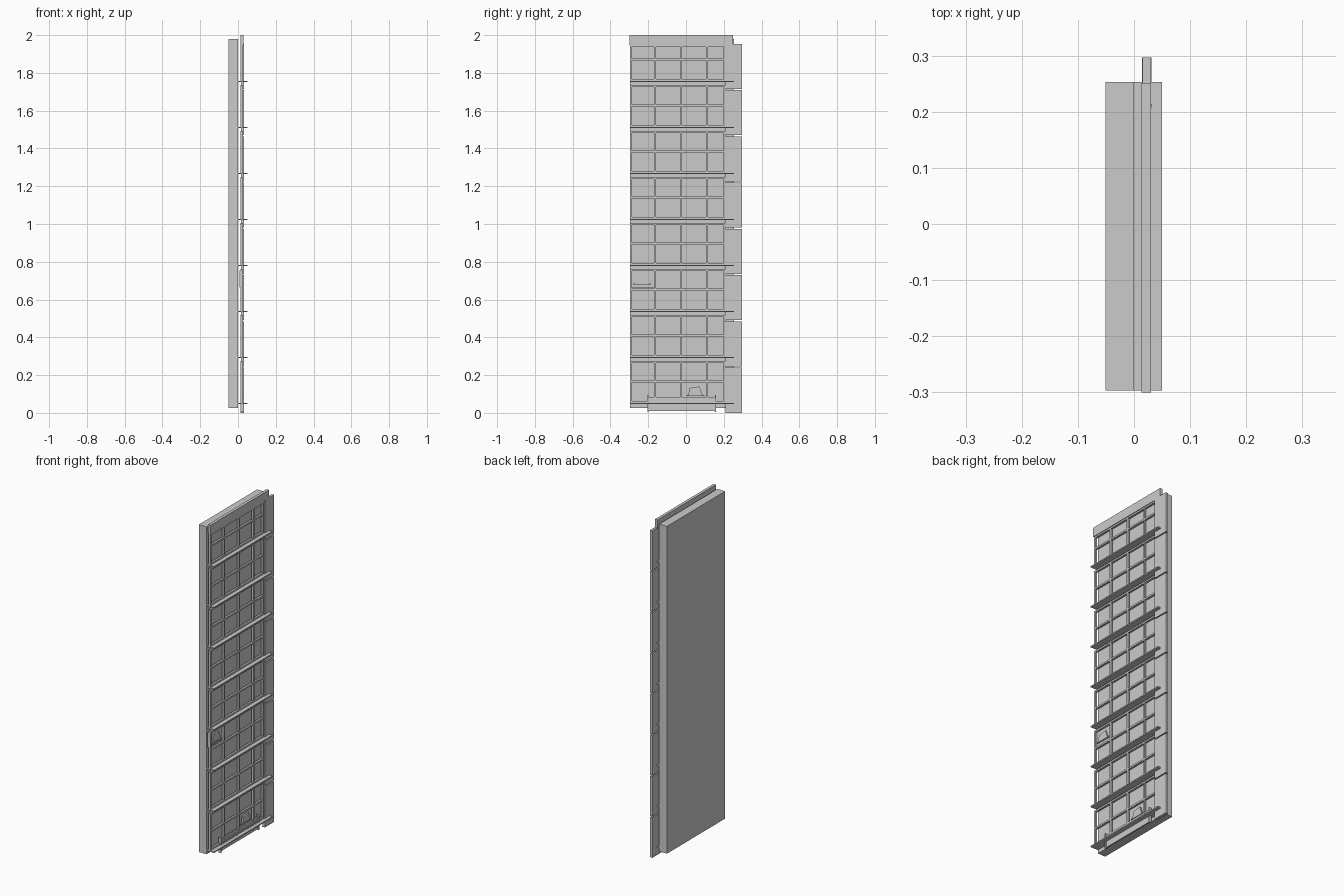
import bpy, bmesh
from mathutils import Vector

if "Cube" in bpy.data.objects:
    bpy.data.objects.remove(bpy.data.objects["Cube"])


def boxes(name, items):
    """One object made of boxes given as (x0, x1, y0, y1, z0, z1)."""
    bm = bmesh.new()
    for x0, x1, y0, y1, z0, z1 in items:
        r = bmesh.ops.create_cube(bm, size=1)
        for v in r["verts"]:
            v.co = Vector(((x0 + x1) / 2 + v.co.x * (x1 - x0),
                           (y0 + y1) / 2 + v.co.y * (y1 - y0),
                           (z0 + z1) / 2 + v.co.z * (z1 - z0)))
    return finish(name, bm)


def finish(name, bm):
    bmesh.ops.recalc_face_normals(bm, faces=bm.faces)
    me = bpy.data.meshes.new(name)
    bm.to_mesh(me)
    bm.free()
    ob = bpy.data.objects.new(name, me)
    bpy.context.collection.objects.link(ob)
    return ob


def plate(name, pts, x0, x1):
    """Extrude a (y, z) outline along x."""
    bm = bmesh.new()
    f = bm.faces.new([bm.verts.new((x0, y, z)) for y, z in pts])
    r = bmesh.ops.extrude_face_region(bm, geom=[f])
    for v in r["geom"]:
        if isinstance(v, bmesh.types.BMVert):
            v.co.x = x1
    return finish(name, bm)


L, R = -0.297, 0.208      # lattice side limits
PITCH, ROWS = 0.2435, 8
X0, X1 = 0.014, 0.026     # lattice depth
B = 0.01                  # bar width

# backing slab and top header
boxes("back_slab", [(-0.051, 0.0, -0.297, 0.253, 0.025, 1.98)])
boxes("top_header", [(0.013, 0.03, -0.3, 0.25, 1.945, 2.0)])

for i in range(ROWS):
    z = 0.05 + i * PITCH
    top = min(z + 0.225, 1.946)

    # shelf fin
    boxes(f"shelf_fin_{i + 1}", [(0.0, 0.05, -0.297, 0.253, z - 0.004, z + 0.003)])

    # lattice of bars for this row
    bars = [(X0, X1, y, y + B, z + 0.004, top)
            for y in (L, -0.169, -0.030, 0.107, R - B)]
    bars += [(X0, X1, L, R, zz, zz + B)
             for zz in (z + 0.003, z + 0.111, top - B)]
    boxes(f"lattice_row_{i + 1}", bars)

    # side flap, with a thin lip along its inner edge
    f0 = i * 0.2447
    boxes(f"side_flap_{i + 1}", [
        (0.015, 0.03, 0.208, 0.297, f0 + 0.002, f0 + 0.24),
        (0.028, 0.032, 0.208, 0.214, f0 + 0.002, f0 + 0.24)])

# bottom channel: plate, rails and end caps
boxes("bottom_channel", [
    (0.016, 0.024, -0.2, 0.155, 0.01, 0.085),
    (0.024, 0.031, -0.2, 0.155, 0.046, 0.054),
    (0.024, 0.031, -0.2, 0.155, 0.06, 0.07),
    (0.014, 0.031, -0.205, -0.199, 0.005, 0.095),
    (0.014, 0.031, 0.154, 0.16, 0.005, 0.095)])
boxes("channel_foot", [(0.014, 0.031, 0.208, 0.297, 0.0, 0.004)])

# small tilted catch tabs, each on a thin base strip
for name, y, z in (("catch_side", -0.28, 0.68), ("catch_bottom", 0.002, 0.09)):
    plate(name, [(y + 0.01, z + 0.005), (y + 0.085, z + 0.005),
                 (y + 0.07, z + 0.05), (y + 0.018, z + 0.042)], 0.012, 0.021)
    boxes(name + "_base", [(0.012, 0.023, y, y + 0.095, z, z + 0.005)])
boxes("catch_mount", [(0.008, 0.014, L, -0.165, 0.665, 0.755)])
